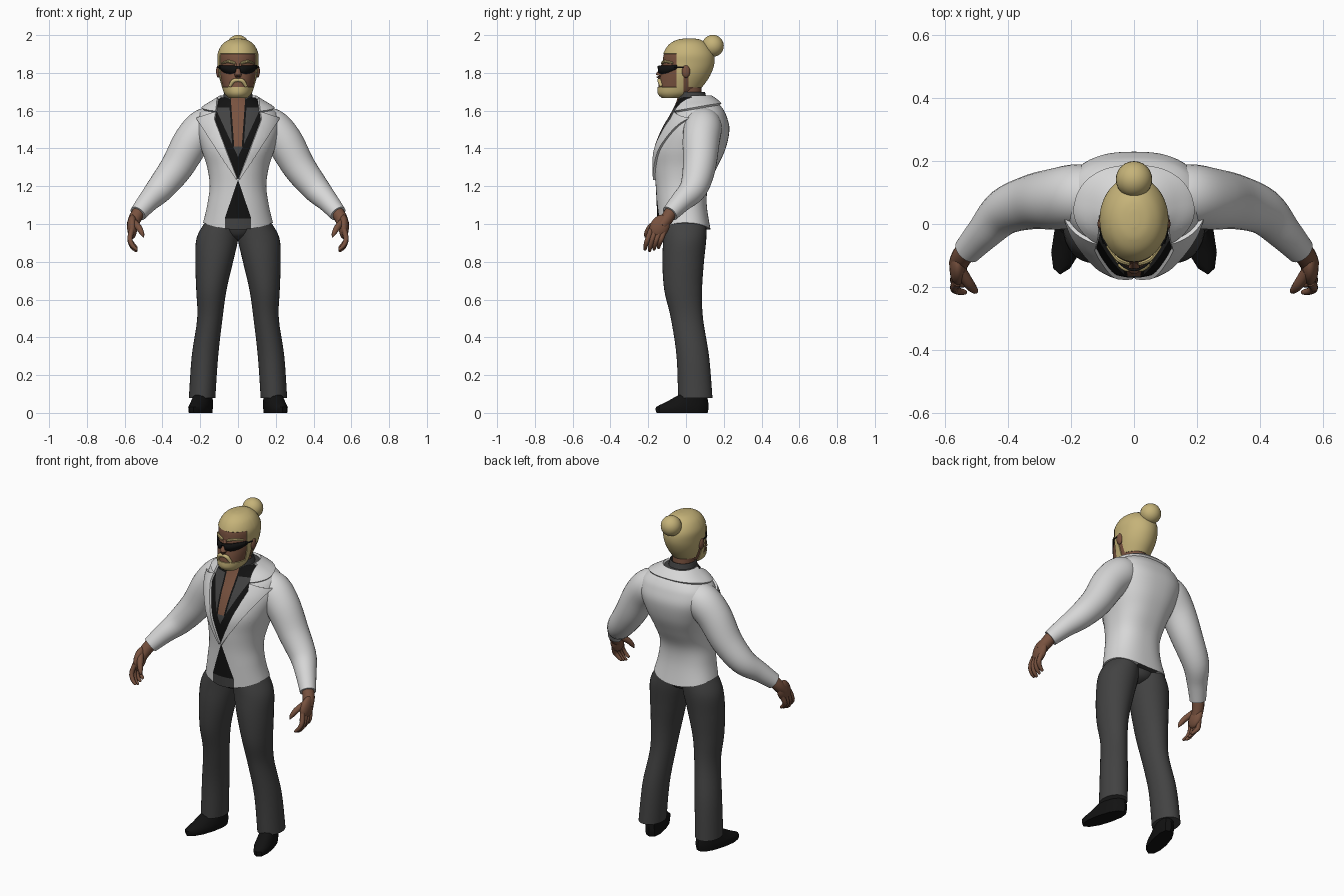
import bpy, bmesh, math
from mathutils import Vector, Matrix

cube = bpy.data.objects.get("Cube")
if cube:
    bpy.data.objects.remove(cube)


def material(name, color):
    m = bpy.data.materials.new(name)
    m.use_nodes = True
    m.diffuse_color = (*color, 1)
    m.node_tree.nodes["Principled BSDF"].inputs["Base Color"].default_value = (*color, 1)
    return m


WHITE = material("jacket white", (.68, .68, .68))
BLACK = material("black", (.006, .006, .006))
GRAY = material("charcoal", (.055, .055, .055))
SKIN = material("brown skin", (.19, .085, .05))
HAIR = material("blond hair", (.56, .45, .19))
parts = []
SIDES = (("left", 1), ("right", -1))


def finish(name, bm, mats):
    me = bpy.data.meshes.new(name)
    bm.to_mesh(me)
    bm.free()
    for m in mats:
        me.materials.append(m)
    ob = bpy.data.objects.new(name, me)
    bpy.context.collection.objects.link(ob)
    parts.append(ob)
    return ob


def spline(keys, steps):
    """Catmull-Rom interpolation of number tuples."""
    out = []
    for i in range(len(keys) - 1):
        a, b, c, d = keys[max(i - 1, 0)], keys[i], keys[i + 1], keys[min(i + 2, len(keys) - 1)]
        for k in range(steps):
            t = k / steps
            out.append([q + t / 2 * (r - p + t * (2*p - 5*q + 4*r - s + t * (3*(q - r) + s - p)))
                        for p, q, r, s in zip(a, b, c, d)])
    return out + [list(keys[-1])]


def bridge(rings):
    bm = bmesh.new()
    rows = [[bm.verts.new(p) for p in ring] for ring in rings]
    n = len(rows[0])
    for a, b in zip(rows, rows[1:]):
        for i in range(n):
            j = (i + 1) % n
            bm.faces.new((a[i], a[j], b[j], b[i]))
    bm.faces.new(rows[0])
    bm.faces.new(rows[-1])
    bmesh.ops.recalc_face_normals(bm, faces=bm.faces)
    return bm


def loft(name, keys, mats, n=32, steps=5, back=1, edit=None, mirror=1):
    """Stacked oval sections: height, front y, back y, half width, centre x."""
    rings = []
    for z, f, b, rx, *cx in spline(keys, steps):
        ring = []
        for i in range(n):
            a = math.tau * i / n - math.pi / 2
            c, s = math.cos(a), math.sin(a)
            p = back if s > 0 else 1
            x = math.copysign(abs(c) ** p, c) * rx + (cx[0] if cx else 0)
            ring.append((x * mirror, (f + b) / 2 + math.copysign(abs(s) ** p, s) * (b - f) / 2, z))
        rings.append(ring)
    bm = bridge(rings)
    if edit:
        edit(bm)
    return finish(name, bm, mats)


def tube(name, keys, mat, mirror=1, n=16, steps=4):
    """Round tube along x, y, z, radius keys."""
    pts = spline(keys, steps)
    pos = [Vector(p[:3]) for p in pts]
    rings = []
    for i, p in enumerate(pts):
        q = (pos[min(i + 1, len(pos) - 1)] - pos[max(i - 1, 0)]).to_track_quat('Z', 'Y')
        ring = []
        for k in range(n):
            a = math.tau * k / n
            v = pos[i] + q @ Vector((math.cos(a), math.sin(a), 0)) * p[3]
            ring.append((v.x * mirror, v.y, v.z))
        rings.append(ring)
    return finish(name, bridge(rings), [mat])


def ball(name, loc, size, mat, tilt=0):
    bm = bmesh.new()
    m = Matrix.Translation(loc) @ Matrix.Rotation(tilt, 4, 'X') @ Matrix.Diagonal((*size, 1))
    bmesh.ops.create_uvsphere(bm, u_segments=24, v_segments=14, radius=1, matrix=m)
    return finish(name, bm, [mat])


def cut(bm, point, normal, keep=lambda c: True):
    faces = [f for f in bm.faces if keep(f.calc_center_median())]
    geom = {g for f in faces for g in (f, *f.edges, *f.verts)}
    bmesh.ops.bisect_plane(bm, geom=list(geom), plane_co=point, plane_no=normal, dist=1e-5)


# Jacket body with its opening, shirt front, lapels and collar
def tailor(bm):
    for v in bm.verts:
        t = min(max((1.09 - v.co.z) / .1, 0), 1)
        v.co.z += t * (.035 * (v.co.x / .18) ** 2 - .015)
    lines = [((0, 1.235), (.07, 1.03)), ((.07, 1.03), (.07, .9)), ((0, 1.03), (1, 1.03)),
             ((0, 1.235), (.12, 1.55)), ((.12, 1.55), (.1, 1.68)), ((0, 1.22), (.215, 1.56)),
             ((.13, 1.585), (.21, 1.56)), ((.02, 1.41), (.035, 1.62)), ((0, 1.41), (1, 1.41)),
             ((.03, 1.41), (.045, 1.62)), ((0, 1.355), (.095, 1.56))]
    for s in (1, -1):
        for (x, z), (u, w) in lines:
            cut(bm, (x * s, 0, z), ((w - z) * s, 0, x - u), lambda c: c.x * s > 0 and c.y < .03)
    cut(bm, (0, 0, 1.6), (0, -.17, 1))
    raised = []
    for f in bm.faces:
        c = f.calc_center_median()
        x, z, front = abs(c.x), c.z, c.y < .03
        low = min((1.235 - z) * .07 / .205, .07)
        high = min((z - 1.235) * .12 / .315, .12 - (z - 1.55) * .02 / .13)
        if f.normal.z > .99 and z > 1.65:
            f.material_index = 2
        elif front and x < max(low, high):
            skin = .02 + (z - 1.41) / 14
            if z < 1.03 or (z < 1.62 and x < (z - 1.355) * .463):
                f.material_index = 2
            else:
                f.material_index = 1
            if z > 1.41 and x < skin + .01:
                f.material_index = 3 if x < skin else 1
        elif z - .17 * c.y > 1.6:
            raised.append(f)
        elif front and 1.235 < z < 1.585 - .3125 * (x - .13) and x < (z - 1.22) * .632:
            raised.append(f)
    bmesh.ops.inset_region(bm, faces=raised, thickness=.001, depth=.012, use_even_offset=True)


loft("jacket_body", [
    (.985, -.15, .13, .185), (1.1, -.155, .11, .163), (1.2, -.16, .118, .15),
    (1.3, -.168, .165, .163), (1.4, -.168, .21, .195), (1.5, -.13, .23, .222),
    (1.57, -.09, .215, .215), (1.61, -.068, .195, .185), (1.645, -.052, .165, .13),
    (1.67, -.045, .13, .09)], [WHITE, BLACK, GRAY, SKIN], n=64, back=.8, edit=tailor)

# Neck and standing shirt collar
loft("neck", [(1.55, -.03, .1, .06), (1.64, -.042, .09, .06), (1.73, -.05, .08, .065)], [SKIN])


def open_front(bm):
    gone = [f for f in bm.faces if abs(f.normal.z) > .9
            or (abs(f.calc_center_median().x) < .042 and f.calc_center_median().y < 0)]
    bmesh.ops.delete(bm, geom=gone, context='FACES')


collar = loft("shirt_collar", [(1.62, -.06, .13, .09), (1.66, -.052, .112, .08), (1.7, -.05, .1, .074)],
              [GRAY], n=48, edit=open_front)
collar.modifiers.new("thickness", 'SOLIDIFY').thickness = .006

# Trousers, shoes, sleeves and hands
loft("trouser_seat", [(.915, -.04, .04, .03), (.94, -.09, .085, .09), (1.0, -.12, .105, .15),
                      (1.07, -.12, .1, .14)], [GRAY])
for side, s in SIDES:
    loft(side + "_trouser_leg", [
        (.08, -.042, .14, .07, .19), (.3, -.05, .122, .07, .175), (.5, -.08, .09, .067, .149),
        (.65, -.115, .085, .08, .141), (.8, -.125, .095, .1, .126), (.93, -.12, .108, .11, .108),
        (1.03, -.115, .105, .08, .08)], [GRAY], mirror=s)

    def toe_out(bm):
        for v in bm.verts:
            v.co.x -= s * .25 * v.co.y
    loft(side + "_shoe", [(0, -.155, .115, .05, .195), (.03, -.16, .12, .053, .195),
                          (.055, -.11, .118, .05, .195), (.1, -.03, .11, .045, .195)],
         [BLACK], n=12, steps=2, back=.8, edit=toe_out, mirror=s)
    tube(side + "_sleeve", [
        (.1, .09, 1.53, .08), (.17, .09, 1.515, .1), (.245, .08, 1.437, .098), (.325, .07, 1.3, .087),
        (.41, .04, 1.19, .074), (.475, -.025, 1.12, .057), (.53, -.085, 1.055, .045)],
         WHITE, s, n=32, steps=5)
    tube(side + "_wrist", [(.515, -.07, 1.08, .034), (.545, -.1, 1.03, .034), (.56, -.13, .99, .03)], SKIN, s)
    ball(side + "_palm", (.56 * s, -.14, .985), (.027, .05, .068), SKIN, -.5)
    for i, finger in enumerate(("index", "middle", "ring", "little")):
        y = -.185 + .024 * i
        tip = .008 * abs(i - 1)
        tube(f"{side}_{finger}_finger", [
            (.562, y, .97, .014), (.572, y - .018, .92, .014), (.56, y - .028, .88 + tip, .012),
            (.538, y - .032, .858 + tip, .008), (.534, y - .032, .854 + tip, .002)], SKIN, s, n=10)
    tube(side + "_thumb", [(.55, -.15, 1.01, .018), (.525, -.19, .98, .017), (.508, -.21, .95, .012),
                           (.5, -.217, .93, .003)], SKIN, s, n=10)


# Head with raised hair and beard
def groom(bm):
    for z in (1.9, 1.825, 1.725):
        cut(bm, (0, 0, z), (0, 0, 1))
    for y in (-.05, -.012, .012):
        cut(bm, (0, y, 0), (0, 1, 0))
    raised = []
    for f in bm.faces:
        x, y, z = f.calc_center_median()
        hair = z > 1.9 or (y > -.05 and z > 1.825) or (y > .012 and z > 1.725)
        beard = y < -.012 and (z < 1.725 or y > -.05)
        if hair or beard:
            f.material_index = 1
            raised.append(f)
    bmesh.ops.inset_region(bm, faces=raised, thickness=.001, depth=.004, use_even_offset=True)


loft("head", [
    (1.67, -.125, -.02, .045), (1.695, -.147, .05, .07), (1.75, -.143, .1, .088), (1.8, -.133, .13, .1),
    (1.85, -.124, .146, .104), (1.9, -.117, .143, .104), (1.945, -.09, .115, .083),
    (1.97, -.05, .08, .05), (1.978, -.01, .045, .015)], [SKIN, HAIR], n=48, edit=groom)
ball("hair_bun", (0, .142, 1.943), (.058, .058, .058), HAIR)
tube("nose", [(0, -.118, 1.85, .008), (0, -.132, 1.81, .013), (0, -.141, 1.787, .019),
              (0, -.138, 1.772, .008)], SKIN)
for side, s in SIDES:
    ball(side + "_ear", (.103 * s, 0, 1.808), (.013, .022, .034), SKIN)
    tube(side + "_eyebrow", [(.015, -.126, 1.85, .007), (.05, -.113, 1.86, .008), (.085, -.07, 1.852, .005)],
         HAIR, s, n=8)
    tube(side + "_moustache", [(0, -.142, 1.762, .009), (.025, -.14, 1.757, .011), (.043, -.13, 1.728, .009)],
         HAIR, s, n=10)
    tube(side + "_glasses_arm", [(.094, -.062, 1.83, .005), (.104, -.03, 1.83, .004), (.108, 0, 1.828, .004)],
         BLACK, s, n=6)

# Wraparound sunglasses
bm = bmesh.new()
columns = []
for i in range(-20, 21):
    x = i * .005
    d = abs(x)
    bottom = 1.823 if d < .012 else 1.795 + 9 * (d - .045) ** 2
    columns.append([bm.verts.new((x, -.15 + 10 * x * x, z)) for z in (bottom, 1.837 + d * .04)])
for (a, b), (c, d) in zip(columns, columns[1:]):
    bm.faces.new((a, c, d, b))
lenses = finish("sunglasses", bm, [BLACK])
lenses.modifiers.new("thickness", 'SOLIDIFY').thickness = .008

bpy.ops.object.select_all(action='DESELECT')
for ob in parts:
    ob.select_set(True)
bpy.context.view_layer.objects.active = parts[0]
bpy.ops.object.shade_smooth_by_angle(angle=math.radians(40))
